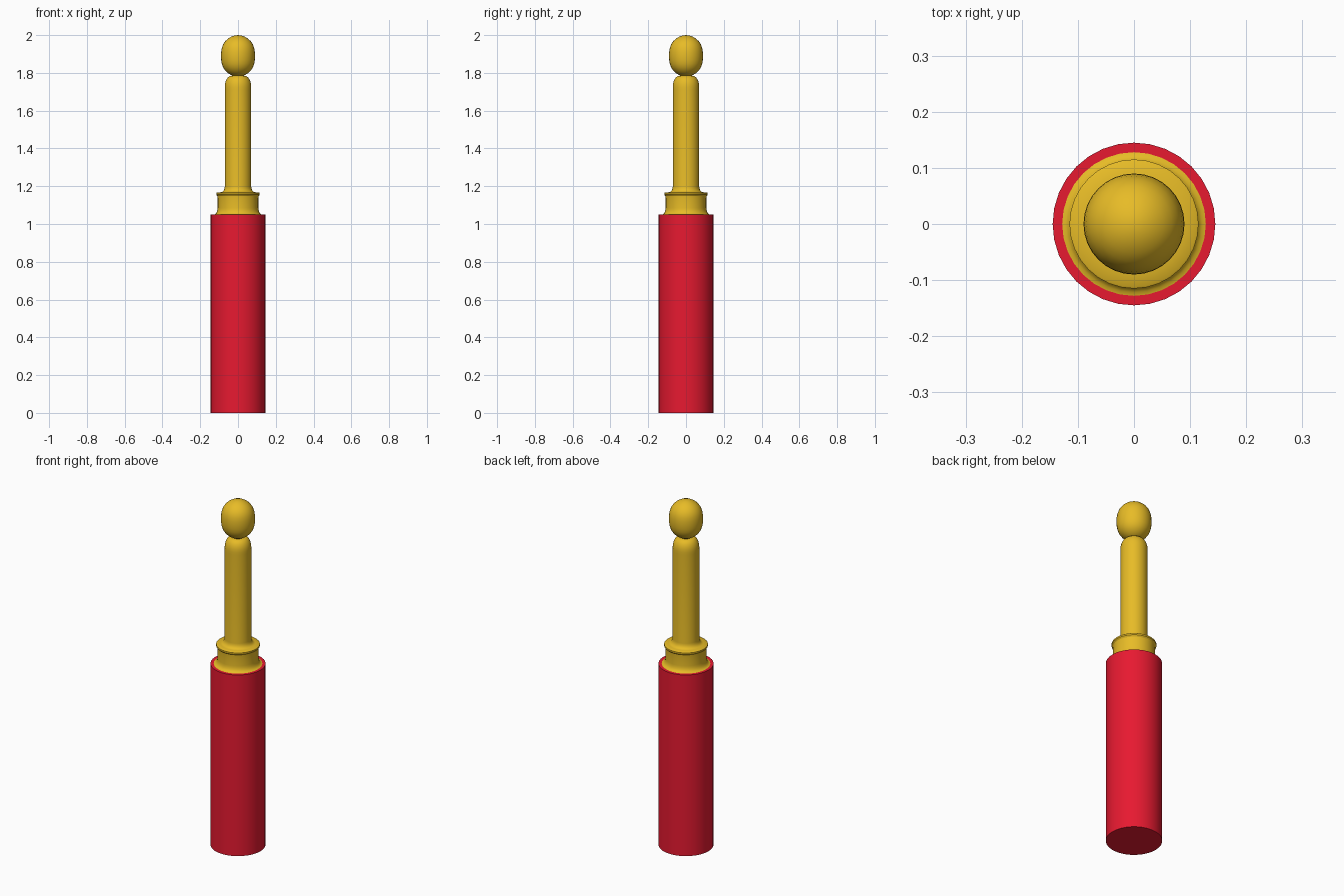
import bpy, bmesh, math

if "Cube" in bpy.data.objects:
    bpy.data.objects.remove(bpy.data.objects["Cube"])

SIDES = 32

def material(name, color):
    m = bpy.data.materials.new(name)
    m.diffuse_color = color
    m.use_nodes = True
    m.node_tree.nodes["Principled BSDF"].inputs["Base Color"].default_value = m.diffuse_color
    return m

def lathe(name, profile, mat):
    """Revolve (radius, z) points around z; radius 0 closes an end."""
    bm = bmesh.new()
    rings = []
    for r, z in profile:
        if r == 0:
            rings.append([bm.verts.new((0, 0, z))] * SIDES)
        else:
            rings.append([bm.verts.new((r * math.cos(2 * math.pi * i / SIDES),
                                        r * math.sin(2 * math.pi * i / SIDES), z))
                          for i in range(SIDES)])
    for a, b in zip(rings, rings[1:]):
        for i in range(SIDES):
            j = (i + 1) % SIDES
            bm.faces.new(list(dict.fromkeys((a[i], a[j], b[j], b[i]))))
    bmesh.ops.recalc_face_normals(bm, faces=bm.faces)
    me = bpy.data.meshes.new(name)
    bm.to_mesh(me)
    bm.free()
    me.materials.append(mat)
    ob = bpy.data.objects.new(name, me)
    bpy.context.collection.objects.link(ob)
    return ob

def arc(cr, cz, rr, rz, a0, a1, n):
    """Elliptical arc of profile points, angles in degrees."""
    return [(cr + rr * math.cos(math.radians(a0 + (a1 - a0) * k / n)),
             cz + rz * math.sin(math.radians(a0 + (a1 - a0) * k / n)))
            for k in range(n + 1)]

red = material("red_plastic", (0.8, 0.01, 0.03, 1))
gold = material("gold_metal", (0.8, 0.5, 0.02, 1))

# Insulated handle
lathe("handle", [(0, 0), (0.145, 0), (0.145, 1.05), (0, 1.05)], red)

# Collar with flared foot and thin lip, blending into the pin
collar = [(0, 1.04), (0.128, 1.04)]
collar += arc(0.128, 1.085, 0.02, 0.035, 270, 180, 5)
collar += [(0.108, 1.135), (0.109, 1.147), (0.115, 1.155), (0.115, 1.164), (0.112, 1.166)]
collar += arc(0.092, 1.198, 0.022, 0.03, 270, 180, 5)

# Pin with rounded shoulder
pin = [(0.07, 1.71)] + arc(0.035, 1.725, 0.035, 0.06, 0, 90, 6) + [(0, 1.785)]
lathe("collar_and_pin", collar + pin, gold)

# Ball tip
ball = arc(0, 1.89, 0.09, 0.11, -90, 90, 16)
ball[0], ball[-1] = (0, 1.78), (0, 2.0)
ball = [(r * (1 + 0.06 * math.sin(math.pi * k / 8) ** 2), z) for k, (r, z) in enumerate(ball)]
lathe("ball_tip", ball, gold)

# Smooth the round walls while keeping hard rims
for ob in bpy.context.collection.objects:
    ob.select_set(True)
    bpy.context.view_layer.objects.active = ob
bpy.ops.object.shade_smooth_by_angle(angle=math.radians(30))
